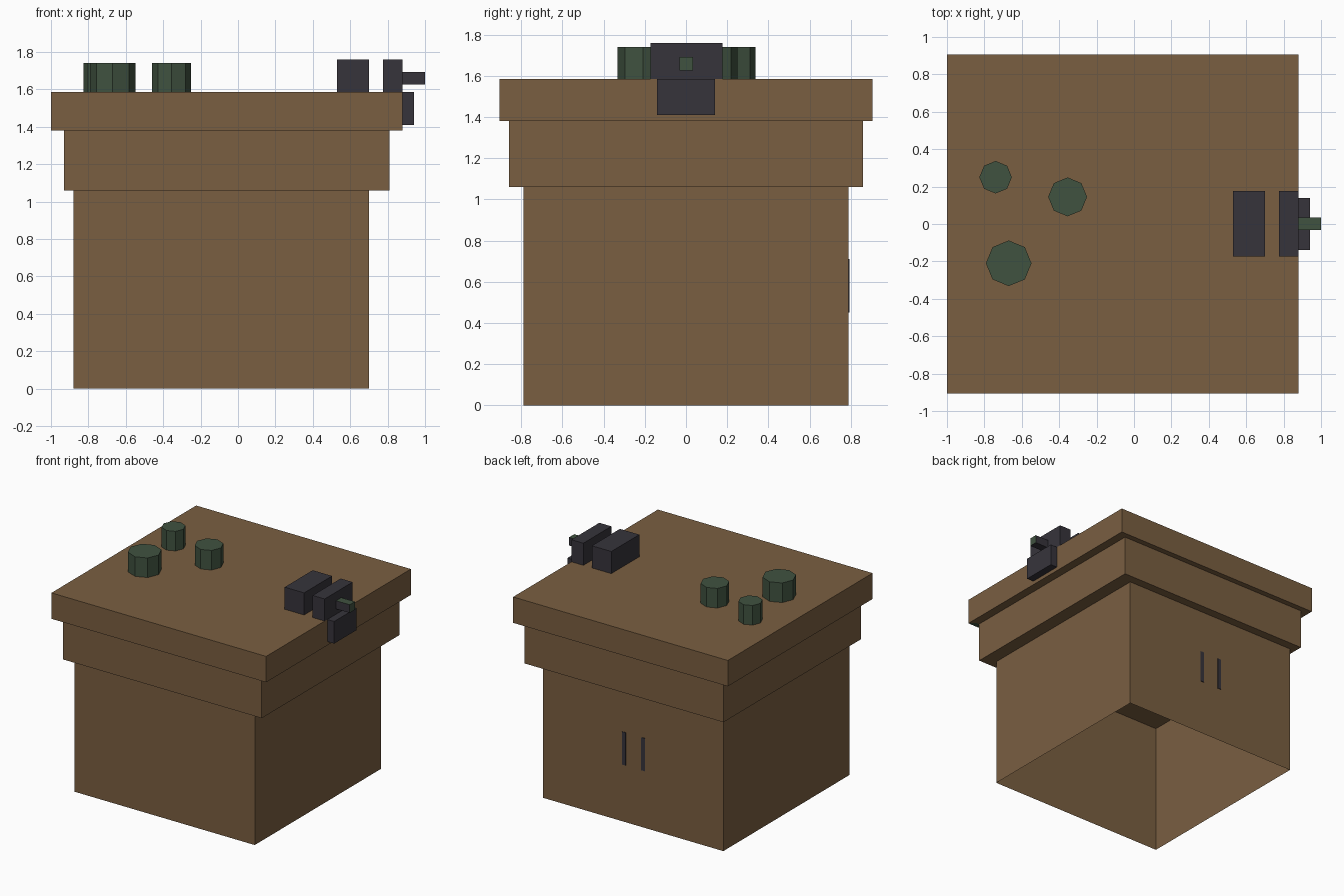
import bpy, bmesh
from mathutils import Matrix

if "Cube" in bpy.data.objects:
    bpy.data.objects.remove(bpy.data.objects["Cube"])


def material(name, rgb):
    m = bpy.data.materials.new(name)
    m.diffuse_color = (*rgb, 1)
    m.use_nodes = True
    m.node_tree.nodes["Principled BSDF"].inputs["Base Color"].default_value = m.diffuse_color
    return m


BROWN = material("brown", (0.195, 0.114, 0.053))
SLATE = material("dark_slate", (0.037, 0.034, 0.044))
GREEN = material("dull_green", (0.051, 0.084, 0.051))


def finish(name, bm, *mats):
    me = bpy.data.meshes.new(name)
    bm.to_mesh(me)
    bm.free()
    for m in mats:
        me.materials.append(m)
    ob = bpy.data.objects.new(name, me)
    bpy.context.collection.objects.link(ob)
    return ob


def box_mesh(x0, x1, y0, y1, z0, z1):
    bm = bmesh.new()
    centre = Matrix.Translation(((x0 + x1) / 2, (y0 + y1) / 2, (z0 + z1) / 2))
    size = Matrix.Diagonal((x1 - x0, y1 - y0, z1 - z0, 1))
    bmesh.ops.create_cube(bm, size=1, matrix=centre @ size)
    bm.normal_update()
    return bm


# Hollow body: four thin walls, open underneath and closed by the collar above
bm = box_mesh(-0.88, 0.70, -0.79, 0.79, 0, 1.06)
bmesh.ops.delete(bm, geom=[f for f in bm.faces if abs(f.normal.z) > 0.5], context='FACES_ONLY')
finish("body", bm, BROWN)

# Collar between body and lid
finish("collar", box_mesh(-0.93, 0.81, -0.86, 0.86, 1.06, 1.38), BROWN)

# Lid, with a green strip under its front lip
bm = box_mesh(-1.0, 0.88, -0.905, 0.905, 1.38, 1.585)
under = [f for f in bm.faces if f.normal.z < -0.5]
rim = bmesh.ops.inset_individual(bm, faces=under, thickness=0.06)["faces"]
for f in rim:
    if f.calc_center_median().y < -0.8:
        f.material_index = 1
finish("lid", bm, BROWN, GREEN)

# Slate blocks on the lid and the clasp hanging on its side
finish("inner_block", box_mesh(0.53, 0.70, -0.173, 0.177, 1.585, 1.76), SLATE)
finish("edge_block", box_mesh(0.775, 0.88, -0.173, 0.177, 1.585, 1.76), SLATE)
finish("clasp", box_mesh(0.88, 0.94, -0.14, 0.14, 1.41, 1.585), SLATE)

# Small peg: green top and end, slate sides
bm = box_mesh(0.88, 1.0, -0.031, 0.034, 1.627, 1.692)
for f in bm.faces:
    f.material_index = 1 if f.normal.z > 0.5 or f.normal.x > 0.5 else 0
finish("peg", bm, SLATE, GREEN)

# Eight-sided knobs on the lid
for i, (x, y, r) in enumerate([(-0.74, 0.25, 0.087), (-0.355, 0.145, 0.104), (-0.67, -0.21, 0.122)]):
    bm = bmesh.new()
    bmesh.ops.create_cone(bm, cap_ends=True, segments=8, radius1=r, radius2=r, depth=0.155,
                          matrix=Matrix.Translation((x, y, 1.6625)))
    finish(f"knob_{i + 1}", bm, GREEN)

# Two narrow slots on the back wall
for i, x in enumerate((-0.01, -0.18)):
    finish(f"back_slot_{i + 1}", box_mesh(x - 0.016, x + 0.016, 0.788, 0.794, 0.45, 0.71), SLATE)
